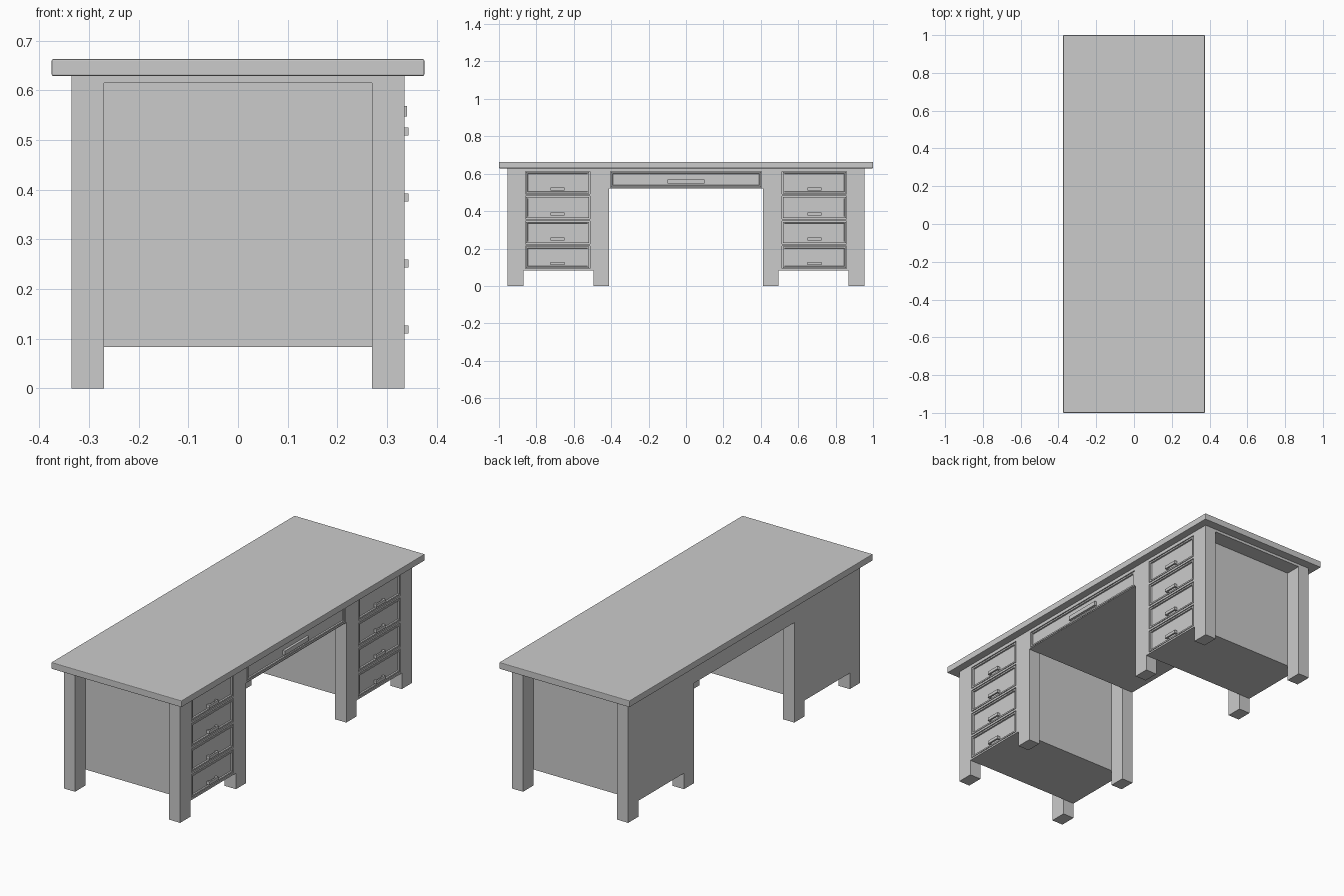
import bpy, bmesh

if "Cube" in bpy.data.objects:
    bpy.data.objects.remove(bpy.data.objects["Cube"])

FRONT = 0.335          # plane of the drawer side (+x)
LEG_X = 0.27           # inner x of the legs
OUT_Y, IN_Y = 0.954, 0.412
PED_OUT, PED_IN = 0.868, 0.495
SHELF = 0.083          # underside of the pedestals
RAIL = 0.615           # underside of the top rail
BACKING = 0.322        # surface behind the drawer fronts


def box(name, x, y, z, bevel=0.0):
    bm = bmesh.new()
    bmesh.ops.create_cube(bm, size=1)
    for v in bm.verts:
        for i, r in enumerate((x, y, z)):
            lo, hi = min(r), max(r)
            v.co[i] = lo if v.co[i] < 0 else hi
    me = bpy.data.meshes.new(name)
    bm.to_mesh(me)
    bm.free()
    ob = bpy.data.objects.new(name, me)
    bpy.context.collection.objects.link(ob)
    if bevel:
        m = ob.modifiers.new("bevel", 'BEVEL')
        m.width = bevel
        m.segments = 2
    return ob


def drawer(name, y, z, rim=0.011, gap=0.004):
    """Drawer front with a gap around it and a sunken centre panel."""
    y0, y1 = sorted(y)
    ob = box(name, (BACKING - 0.005, FRONT - 0.001),
             (y0 + gap, y1 - gap), (z[0] + gap, z[1] - gap))
    bm = bmesh.new()
    bm.from_mesh(ob.data)
    bm.normal_update()
    face = max(bm.faces, key=lambda f: f.calc_center_median().x)
    bmesh.ops.inset_region(bm, faces=[face], thickness=rim)
    bmesh.ops.inset_region(bm, faces=[face], thickness=0.002, depth=-0.007)
    bm.to_mesh(ob.data)
    bm.free()


def frame(name, y, z_edges):
    """Flush face frame: y = (outer0, inner0, inner1, outer1)."""
    x = (BACKING, FRONT)
    box(name + "_stile", x, y[0:2], (z_edges[0][0], z_edges[-1][1]))
    box(name + "_stile", x, y[2:4], (z_edges[0][0], z_edges[-1][1]))
    for z in z_edges:
        box(name + "_rail", x, y[1:3], z)


# Table top and the rail slab below it
box("table_top", (-0.375, 0.375), (-1, 1), (0.629, 0.663), 0.003)
box("top_rail", (-FRONT, FRONT), (-OUT_Y, OUT_Y), (RAIL, 0.63))

# Drawer rows, bottom to top
rows = [(0.092 + 0.133 * i, 0.214 + 0.133 * i) for i in range(4)]
rows[3] = (rows[3][0], 0.612)
edges = ([(SHELF, rows[0][0])]
         + [(rows[i][1], rows[i + 1][0]) for i in range(3)]
         + [(rows[3][1], RAIL)])

for s in (-1, 1):
    # Legs
    for t in (-1, 1):
        for a, b in ((PED_OUT, OUT_Y), (IN_Y, PED_IN)):
            box("leg", (t * LEG_X, t * FRONT), (s * a, s * b), (0, RAIL))
    # Pedestal cabinet with face frame
    box("pedestal", (-FRONT, BACKING), (s * PED_IN, s * PED_OUT), (SHELF, RAIL))
    d0, d1 = s * 0.514, s * 0.859
    frame("pedestal_frame", (s * PED_IN, d0, d1, s * PED_OUT), edges)
    # Drawers and pulls
    for z in rows:
        drawer("drawer_front", (d0, d1), z)
        yc, zh = s * 0.687, z[0] + 0.0185
        box("drawer_pull", (FRONT, 0.343),
            (yc - 0.037, yc + 0.037), (zh, zh + 0.016))
        for k in (-0.032, 0.032):
            box("pull_post", (0.325, FRONT),
                (yc + k - 0.005, yc + k + 0.005), (zh, zh + 0.016))

# Centre drawer box bridging the pedestals
box("centre_box", (-FRONT, BACKING), (-IN_Y, IN_Y), (0.52, RAIL))
frame("centre_frame", (-IN_Y, -0.404, 0.404, IN_Y), [(0.52, 0.525), (0.612, RAIL)])
drawer("centre_drawer", (-0.404, 0.404), (0.525, 0.612))
box("centre_pull", (0.325, 0.34), (-0.1, 0.1), (0.547, 0.569))
